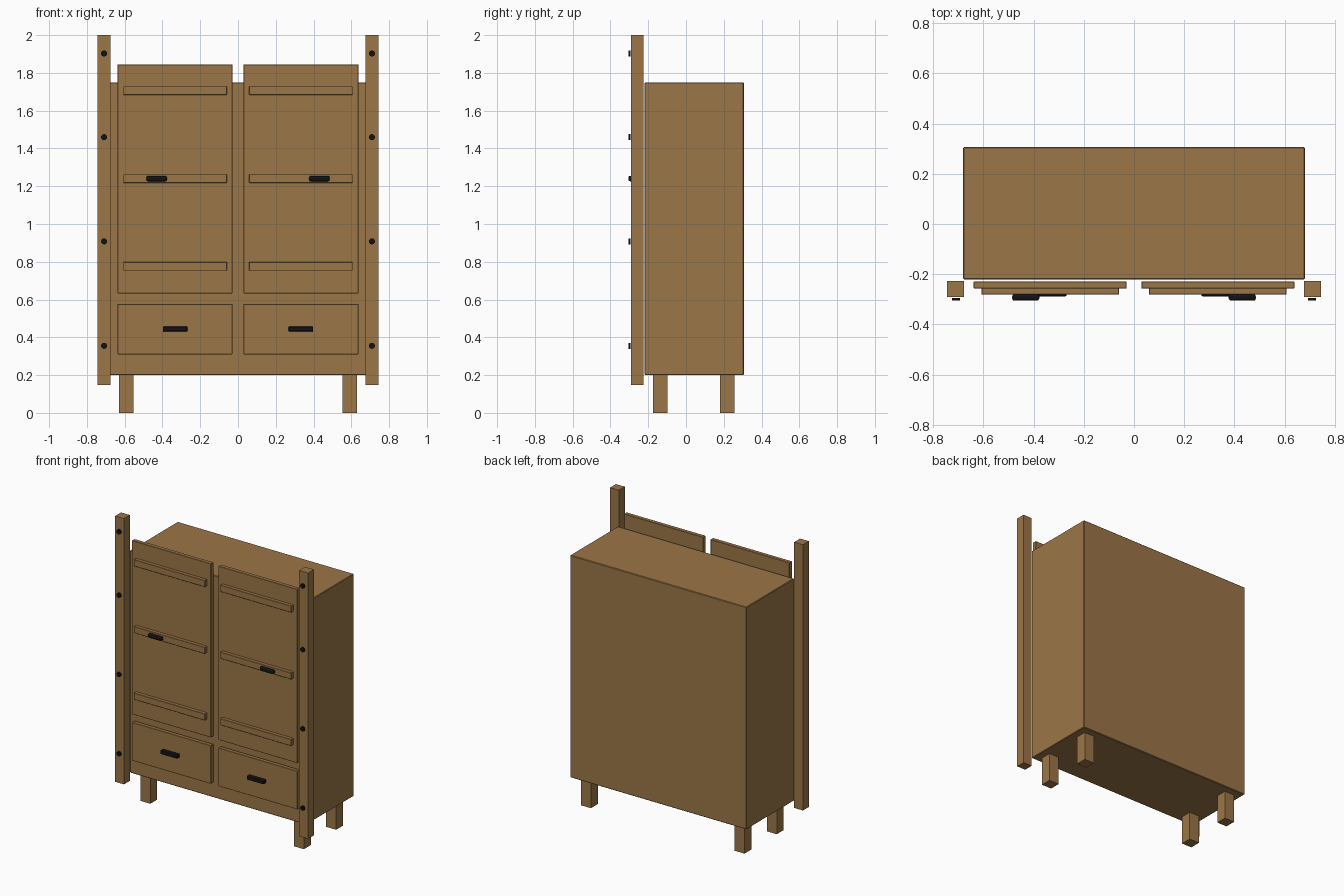
import bpy
import math
from mathutils import Vector

cube = bpy.data.objects.get("Cube")
if cube:
    bpy.data.objects.remove(cube, do_unlink=True)


def material(name, color):
    mat = bpy.data.materials.new(name)
    mat.use_nodes = True
    mat.diffuse_color = color
    mat.node_tree.nodes["Principled BSDF"].inputs["Base Color"].default_value = color
    return mat


wood = material("brown wood", (0.33, 0.18, 0.063, 1))
black = material("black metal", (0.006, 0.006, 0.007, 1))


def finish(obj, name, mat, bevel, segments):
    obj.name = name
    obj.data.materials.append(mat)
    if bevel:
        mod = obj.modifiers.new("soft edges", "BEVEL")
        mod.width = bevel
        mod.segments = segments
    return obj


def box(name, x, y, z, mat=wood, bevel=0.0, segments=1):
    """Box between (low, high) pairs along each axis."""
    low, high = Vector((min(x), y[0], z[0])), Vector((max(x), y[1], z[1]))
    bpy.ops.mesh.primitive_cube_add(size=1, location=(low + high) / 2)
    obj = bpy.context.object
    obj.scale = high - low
    bpy.ops.object.transform_apply(location=False, rotation=False, scale=True)
    return finish(obj, name, mat, bevel, segments)


def bolt(name, x, z):
    bpy.ops.mesh.primitive_cylinder_add(
        vertices=16, radius=0.016, depth=0.011,
        location=(x, -0.3, z), rotation=(math.pi / 2, 0, 0))
    finish(bpy.context.object, name, black, 0, 1)
    bpy.ops.object.shade_smooth_by_angle()


# Cabinet body
box("cabinet_body", (-0.68, 0.68), (-0.22, 0.306), (0.2, 1.75), bevel=0.004)

for side, s in (("left", 1), ("right", -1)):
    # Legs
    for place, y in (("front", -0.175), ("back", 0.18)):
        box(f"{side}_{place}_leg", (s * 0.554, s * 0.631), (y, y + 0.076), (0, 0.205))

    # Corner post and its bolts
    box(f"{side}_post", (s * 0.676, s * 0.744), (-0.291, -0.226), (0.147, 2))
    for z in (0.355, 0.908, 1.46, 1.903):
        bolt(f"{side}_post_bolt", s * 0.709, z)

    # Door with three slats and a handle
    box(f"{side}_door", (s * 0.029, s * 0.638), (-0.257, -0.229), (0.633, 1.845), bevel=0.002)
    for z in (0.776, 1.24, 1.706):
        box(f"{side}_door_slat", (s * 0.059, s * 0.607), (-0.281, -0.255),
            (z - 0.023, z + 0.023), bevel=0.002)
    box(f"{side}_door_handle", (s * 0.377, s * 0.485), (-0.305, -0.28),
        (1.226, 1.254), black, 0.009, 3)

    # Drawer front and handle
    box(f"{side}_drawer", (s * 0.029, s * 0.638), (-0.257, -0.229), (0.31, 0.577), bevel=0.002)
    box(f"{side}_drawer_handle", (s * 0.268, s * 0.398), (-0.288, -0.256),
        (0.431, 0.457), black, 0.005, 2)
